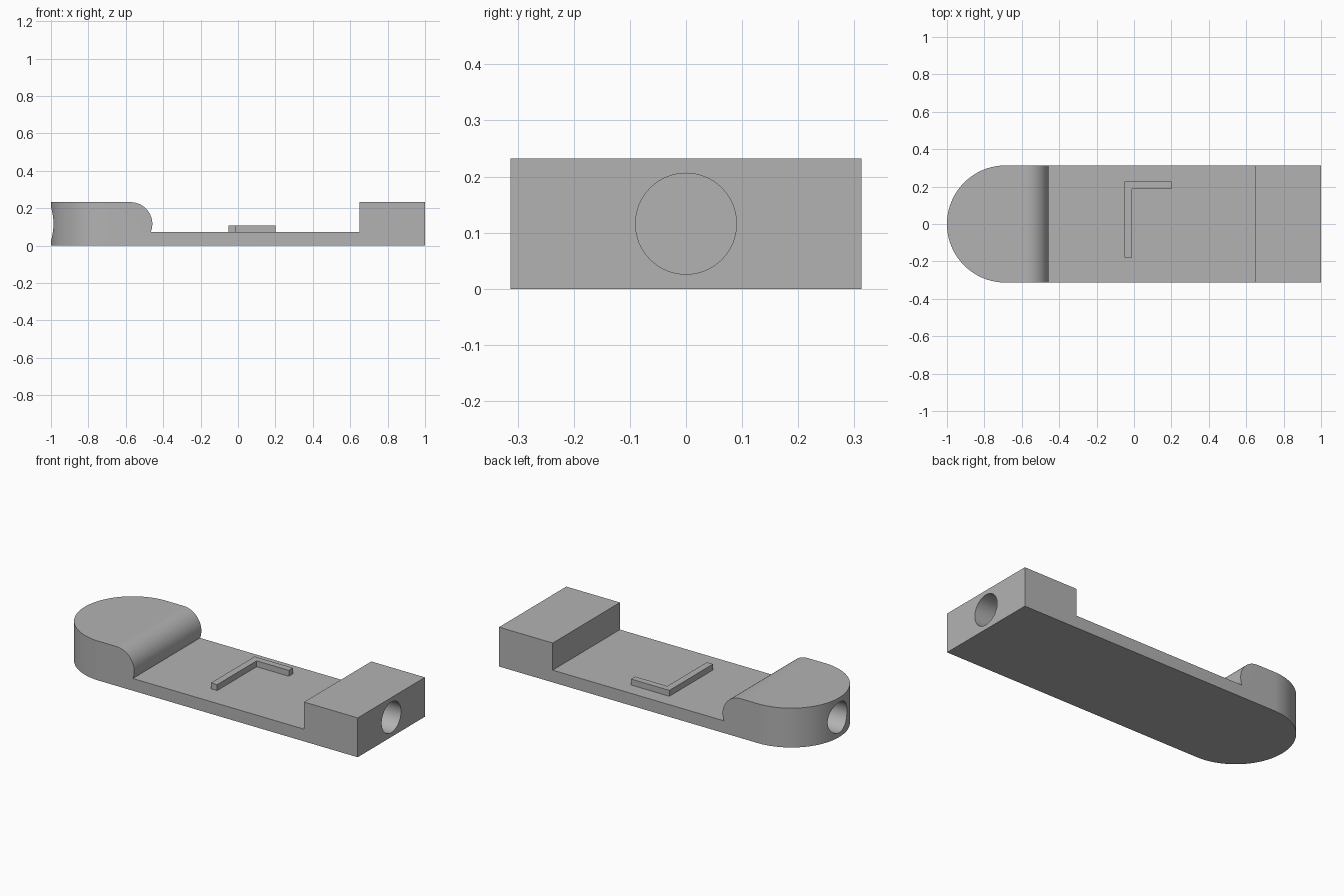
import bpy
from math import sin, cos, pi, radians
from mathutils import Vector

cube = bpy.data.objects.get("Cube")
if cube:
    bpy.data.objects.remove(cube, do_unlink=True)

HALF_W = 0.313             # half width of the body
HEIGHT, FLOOR = 0.232, 0.072
MID = HEIGHT / 2           # bore axis and nose radius
BORE_R, BORE_DEPTH = 0.09, 0.32

grey = bpy.data.materials.new("plain grey")
grey.use_nodes = True
colour = (0.45, 0.45, 0.45, 1)
grey.diffuse_color = colour
grey.node_tree.nodes["Principled BSDF"].inputs["Base Color"].default_value = colour


def arc(cx, cy, r, start, end, steps):
    """Points on a circle from start to end, in degrees."""
    angles = [radians(start + (end - start) * i / steps) for i in range(steps + 1)]
    return [(cx + r * cos(a), cy + r * sin(a)) for a in angles]


def prism(name, outline, place, low, high):
    """Extrude an outline between two offsets; place maps (u, v, offset) to 3D."""
    n = len(outline)
    verts = [place(u, v, w) for w in (low, high) for u, v in outline]
    faces = [tuple(reversed(range(n))), tuple(range(n, 2 * n))]
    faces += [(i, (i + 1) % n, (i + 1) % n + n, i + n) for i in range(n)]
    mesh = bpy.data.meshes.new(name)
    mesh.from_pydata(verts, [], faces)
    mesh.materials.append(grey)
    obj = bpy.data.objects.new(name, mesh)
    bpy.context.collection.objects.link(obj)
    return obj


def upright(u, v, w):      # plan outline, raised along z
    return Vector((u, v, w))


def sideways(u, v, w):     # front outline, run along the depth
    return Vector((u, -w, v))


def lengthwise(u, v, w):   # end outline, run along x
    return Vector((w, u, v))


def select(obj):
    bpy.ops.object.select_all(action='DESELECT')
    obj.select_set(True)
    bpy.context.view_layer.objects.active = obj


def boolean(obj, tool, operation):
    tool.hide_render = True
    mod = obj.modifiers.new("cut", 'BOOLEAN')
    mod.operation, mod.object, mod.solver = operation, tool, 'EXACT'
    select(obj)
    bpy.ops.object.modifier_apply(modifier=mod.name)
    bpy.data.objects.remove(tool, do_unlink=True)


# Body: front silhouette with a rounded shoulder, trimmed by the plan outline
shoulder = [p for p in arc(-0.574, MID, MID, 90, -22, 28)]
silhouette = [(-1.1, 0), (1.1, 0), (1.1, HEIGHT), (0.65, HEIGHT), (0.65, FLOOR)]
silhouette += [(shoulder[-1][0], FLOOR)] + shoulder[-2::-1] + [(-1.1, HEIGHT)]
body = prism("body", silhouette, sideways, -0.5, 0.5)

plan = [(1, -HALF_W), (1, HALF_W)] + arc(HALF_W - 1, 0, HALF_W, 90, 270, 64)
boolean(body, prism("plan_trim", plan, upright, -0.2, 0.5), 'INTERSECT')

# Blind round bores in both ends
circle = arc(0, MID, BORE_R, 0, 360, 64)[:-1]
for low, high in ((1 - BORE_DEPTH, 1.1), (-1.1, BORE_DEPTH - 1)):
    boolean(body, prism("bore_cutter", circle, lengthwise, low, high), 'DIFFERENCE')

# Raised L-shaped rib on the floor
rib_outline = [(-0.05, -0.18), (-0.01, -0.18), (-0.01, 0.188),
               (0.2, 0.188), (0.2, 0.226), (-0.05, 0.226)]
rib = prism("corner_rib", rib_outline, upright, FLOOR, 0.107)

select(body)
bpy.ops.object.shade_smooth_by_angle(angle=radians(30))
